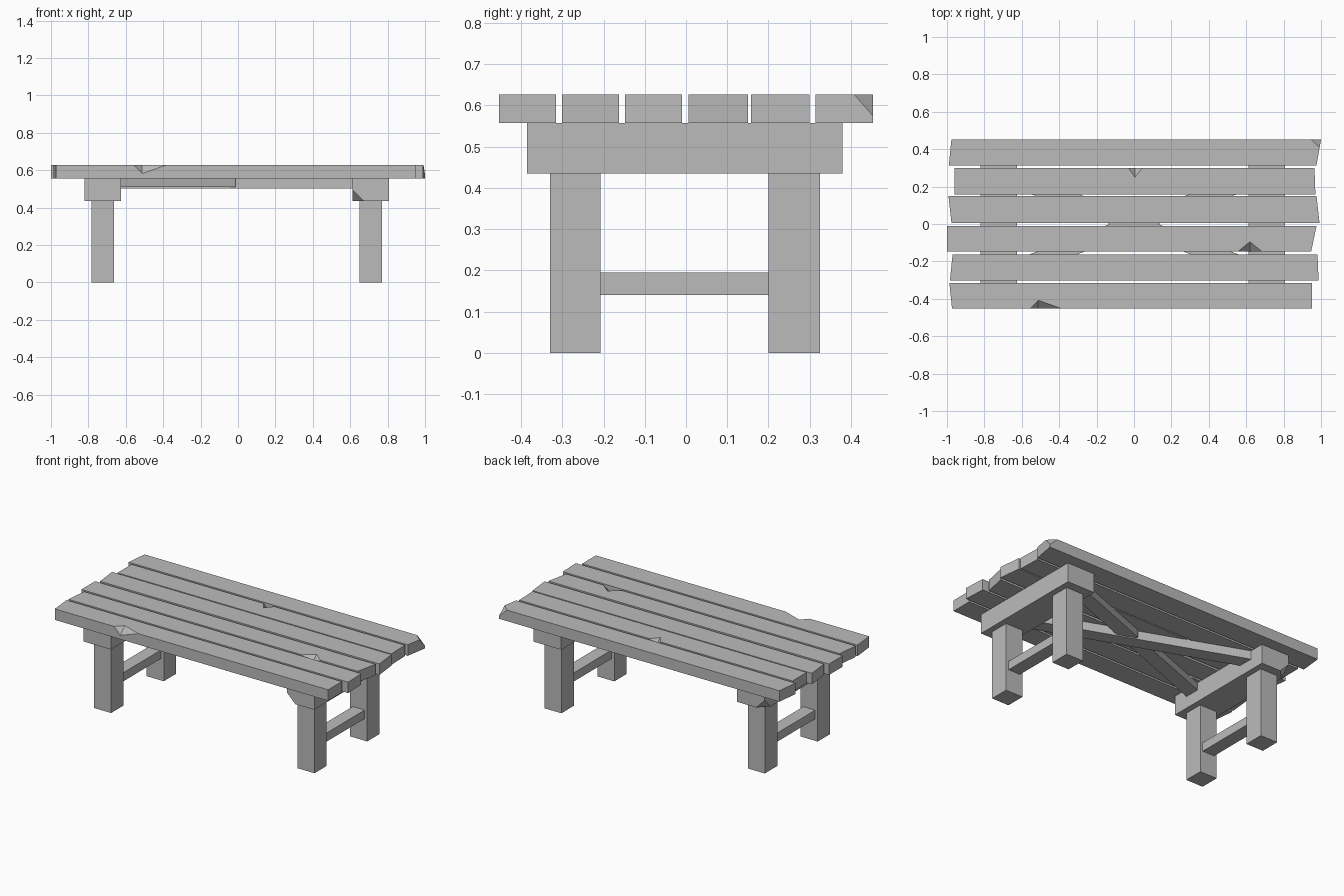
import bpy
import bmesh
from mathutils import Vector

if "Cube" in bpy.data.objects:
    bpy.data.objects.remove(bpy.data.objects["Cube"], do_unlink=True)

wood = bpy.data.materials.new("plain_grey")
wood.use_nodes = True
GREY = (0.5, 0.5, 0.5, 1)
wood.diffuse_color = GREY
wood.node_tree.nodes["Principled BSDF"].inputs["Base Color"].default_value = GREY


def finish(name, bm):
    bmesh.ops.recalc_face_normals(bm, faces=bm.faces)
    mesh = bpy.data.meshes.new(name)
    bm.to_mesh(mesh)
    bm.free()
    mesh.materials.append(wood)
    obj = bpy.data.objects.new(name, mesh)
    bpy.context.collection.objects.link(obj)
    return obj


def slab(name, outline, low, high):
    """Extrude a flat outline upwards from low to high."""
    bm = bmesh.new()
    face = bm.faces.new([bm.verts.new((x, y, low)) for x, y in outline])
    grown = bmesh.ops.extrude_face_region(bm, geom=[face])["geom"]
    verts = [g for g in grown if isinstance(g, bmesh.types.BMVert)]
    bmesh.ops.translate(bm, vec=(0, 0, high - low), verts=verts)
    return finish(name, bm)


def box(name, x0, x1, y0, y1, z0, z1):
    return slab(name, [(x0, y0), (x1, y0), (x1, y1), (x0, y1)], z0, z1)


def brace(name, start, end, width, low, high):
    a, b = Vector(start), Vector(end)
    side = (b - a).orthogonal().normalized() * width / 2
    return slab(name, [a - side, b - side, b + side, a + side], low, high)


def chip(obj, points):
    """Knock a hull-shaped splinter out of a part."""
    bm = bmesh.new()
    for p in points:
        bm.verts.new(p)
    bmesh.ops.convex_hull(bm, input=bm.verts)
    cutter = finish("chip_cutter", bm)
    cutter.hide_render = True
    mod = obj.modifiers.new("chip", "BOOLEAN")
    mod.operation = "DIFFERENCE"
    mod.solver = "EXACT"
    mod.object = cutter
    bpy.context.view_layer.objects.active = obj
    bpy.ops.object.modifier_apply(modifier=mod.name)
    bpy.data.objects.remove(cutter, do_unlink=True)


def edge_chip(obj, left, tip, right, edge, inner, depth):
    """V-shaped chip on a long top edge of a plank."""
    out = edge + (edge - inner)
    chip(obj, [(left, edge, TOP), (right, edge, TOP), (tip, edge, TOP - depth),
               (tip, inner, TOP), (tip, out, TOP + depth)])


def corner_chip(obj, corner, size):
    """Slanted cut across one corner; size holds signed inward lengths."""
    c = Vector(corner)
    axes = [Vector((size[0], 0, 0)), Vector((0, size[1], 0)), Vector((0, 0, size[2]))]
    chip(obj, [c + a for a in axes] + [c - sum(axes, Vector())])


# Top planks with uneven ends: y0, y1, left front/back, right front/back
BEAM_LOW, BASE, TOP = 0.435, 0.557, 0.627
planks = []
rows = [
    (-0.453, -0.315, -0.973, -0.987, 0.952, 0.952),
    (-0.301, -0.162, -0.984, -0.970, 0.987, 0.981),
    (-0.148, -0.010, -1.000, -1.000, 0.947, 0.976),
    (0.006, 0.150, -0.976, -0.992, 0.992, 0.976),
    (0.158, 0.300, -0.960, -0.960, 0.970, 0.965),
    (0.314, 0.453, -0.990, -0.976, 0.976, 1.000),
]
for i, (y0, y1, lf, lb, rf, rb) in enumerate(rows):
    outline = [(lf, y0), (rf, y0), (rb, y1), (lb, y1)]
    planks.append(slab(f"top_plank_{i + 1}", outline, BASE, TOP))

# Worn chips in the planks
edge_chip(planks[0], -0.555, -0.512, -0.385, -0.453, -0.408, 0.045)
edge_chip(planks[2], 0.555, 0.62, 0.685, -0.148, -0.095, 0.045)
edge_chip(planks[4], -0.03, 0.005, 0.045, 0.300, 0.250, 0.04)
corner_chip(planks[5], (1.0, 0.453, TOP), (-0.055, -0.053, -0.052))

# Trestles: cross beam, two legs and a stretcher at each end
beams = {}
for side, x in (("right", -0.723), ("left", 0.71)):
    beams[side] = box(f"{side}_cross_beam", x - 0.097, x + 0.097, -0.385, 0.38, BEAM_LOW, BASE)
    box(f"{side}_front_leg", x - 0.06, x + 0.06, -0.33, -0.207, 0, BEAM_LOW)
    box(f"{side}_back_leg", x - 0.06, x + 0.06, 0.20, 0.325, 0, BEAM_LOW)
    box(f"{side}_stretcher", x - 0.042, x + 0.042, -0.207, 0.20, 0.14, 0.195)
corner_chip(beams["left"], (0.613, -0.385, BEAM_LOW), (0.06, 0.06, 0.06))
corner_chip(beams["right"], (-0.82, 0.38, BEAM_LOW), (0.06, -0.06, 0.06))

# Diagonal braces under the top
brace("long_brace", (-0.65, 0.245), (0.65, -0.245), 0.09, 0.503, BASE)
brace("left_half_brace", (0.65, 0.245), (0.03, 0.011), 0.09, 0.51, BASE)
brace("right_half_brace", (-0.65, -0.245), (-0.03, -0.011), 0.09, 0.51, BASE)
